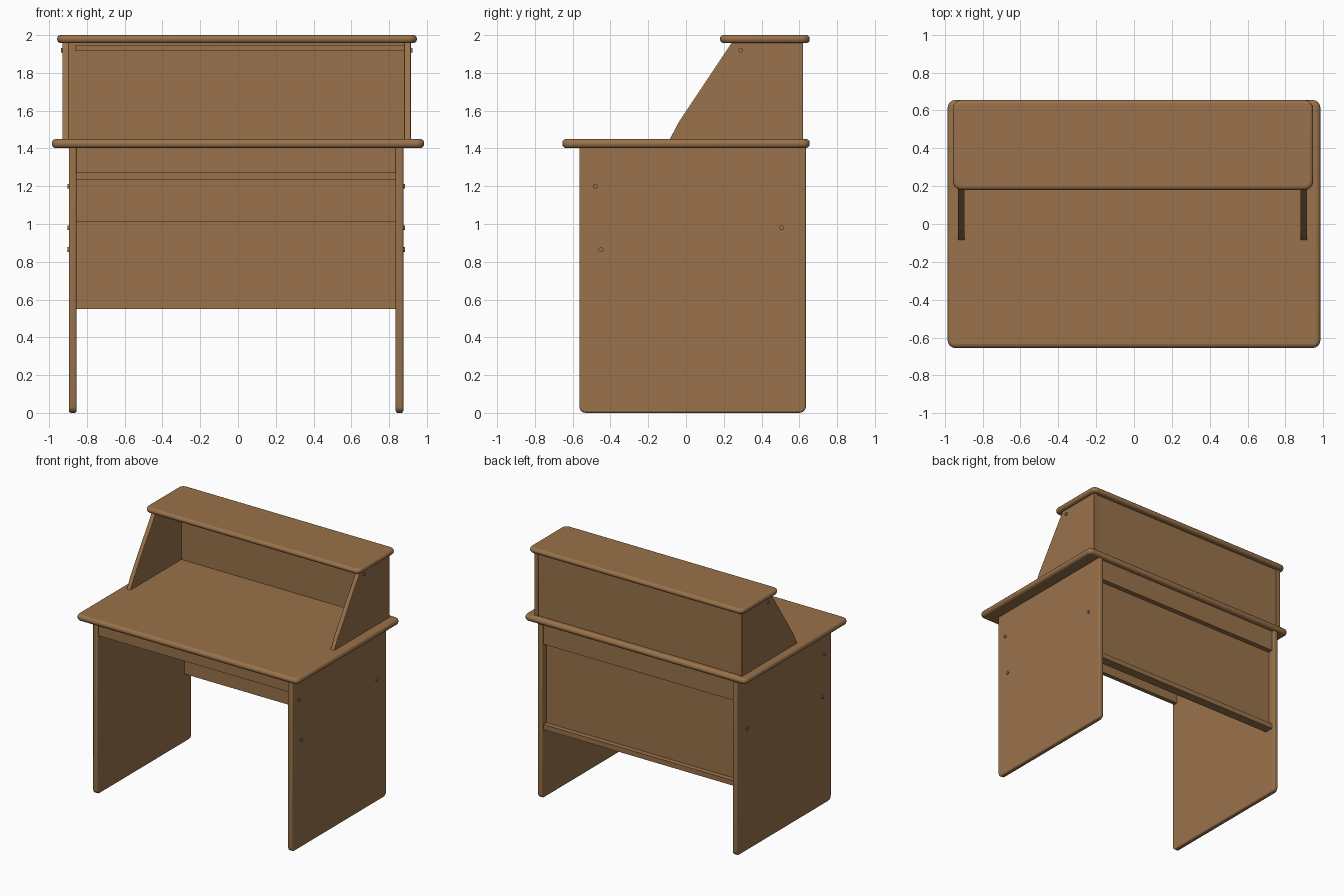
import bpy, bmesh, math
from mathutils import Vector, Matrix

if "Cube" in bpy.data.objects:
    bpy.data.objects.remove(bpy.data.objects["Cube"])

wood = bpy.data.materials.new("warm_brown_wood")
wood.diffuse_color = (0.32, 0.17, 0.07, 1)
wood.use_nodes = True
wood.node_tree.nodes["Principled BSDF"].inputs["Base Color"].default_value = wood.diffuse_color


def finish(name, bm, bevel=0.0, segments=3):
    bmesh.ops.recalc_face_normals(bm, faces=bm.faces)
    me = bpy.data.meshes.new(name)
    bm.to_mesh(me)
    bm.free()
    ob = bpy.data.objects.new(name, me)
    bpy.context.collection.objects.link(ob)
    me.materials.append(wood)
    if bevel:
        m = ob.modifiers.new("rounded_edge", 'BEVEL')
        m.width = bevel
        m.segments = segments
        m.limit_method = 'ANGLE'
        m.angle_limit = math.radians(50)
    bpy.ops.object.select_all(action='DESELECT')
    ob.select_set(True)
    bpy.context.view_layer.objects.active = ob
    bpy.ops.object.shade_smooth_by_angle(angle=math.radians(40))
    return ob


def round_outline(points):
    """Outline of (a, b, radius) corners -> list of 2D points with arcs."""
    out = []
    n = len(points)
    for i, (a, b, r) in enumerate(points):
        p = Vector((a, b))
        if r == 0:
            out.append(p)
            continue
        d0 = (Vector(points[i - 1][:2]) - p).normalized() * r
        d1 = (Vector(points[(i + 1) % n][:2]) - p).normalized() * r
        for k in range(6):
            t = math.pi / 2 * k / 5
            out.append(p + d0 * (1 - math.sin(t)) + d1 * (1 - math.cos(t)))
    return out


def board(name, outline, lo, hi, axis, bevel=0.0):
    """Extrude a rounded outline along x (outline in y,z) or z (outline in x,y)."""
    bm = bmesh.new()
    place = (lambda p: (lo, p.x, p.y)) if axis == 'x' else (lambda p: (p.x, p.y, lo))
    face = bm.faces.new([bm.verts.new(place(p)) for p in round_outline(outline)])
    ext = bmesh.ops.extrude_face_region(bm, geom=[face], use_keep_orig=True)
    move = (hi - lo, 0, 0) if axis == 'x' else (0, 0, hi - lo)
    bmesh.ops.translate(bm, vec=move, verts=[v for v in ext['geom'] if isinstance(v, bmesh.types.BMVert)])
    return finish(name, bm, bevel)


def rect(a0, a1, b0, b1, r):
    return [(a0, b0, r), (a1, b0, r), (a1, b1, r), (a0, b1, r)]


def box(name, x0, x1, y0, y1, z0, z1):
    return board(name, rect(y0, y1, z0, z1, 0), x0, x1, 'x')


def screw(name, x, y, z):
    bm = bmesh.new()
    turn = Matrix.Translation((x, y, z)) @ Matrix.Rotation(math.pi / 2, 4, 'Y')
    bmesh.ops.create_cone(bm, cap_ends=True, segments=12, radius1=0.013,
                          radius2=0.013, depth=0.016, matrix=turn)
    finish(name, bm)


# Desk top and raised shelf top
board("desk_top", rect(-0.985, 0.985, -0.655, 0.655, 0.04), 1.402, 1.45, 'z', 0.02)
board("shelf_top", rect(-0.957, 0.947, 0.18, 0.655, 0.045), 1.958, 2.0, 'z', 0.018)

# Side panels below and above the desk top
leg = [(-0.565, 0.0, 0.035), (0.635, 0.0, 0.035), (0.635, 1.41, 0), (-0.565, 1.41, 0)]
riser = [(-0.09, 1.44, 0), (0.62, 1.44, 0), (0.62, 1.965, 0), (0.245, 1.965, 0), (-0.035, 1.545, 0)]
for side, x0, x1 in (("left", -0.895, -0.855), ("right", 0.835, 0.875)):
    board(side + "_leg_panel", leg, x0, x1, 'x', 0.01)
    outer = x0 if side == "left" else x1
    for i, (y, z) in enumerate(((-0.48, 1.2), (-0.45, 0.865), (0.505, 0.98))):
        screw(f"{side}_leg_screw_{i + 1}", outer, y, z)
for side, x0, x1 in (("left", -0.93, -0.895), ("right", 0.88, 0.915)):
    board(side + "_shelf_side", riser, x0, x1, 'x', 0.005)
    screw(side + "_shelf_screw", x0 if side == "left" else x1, 0.29, 1.92)

# Back of the raised shelf
box("shelf_back", -0.897, 0.882, 0.56, 0.612, 1.44, 1.965)
box("shelf_back_rail", -0.862, 0.882, 0.545, 0.562, 1.915, 1.945)

# Front apron, modesty panel and its rails
box("front_apron", -0.857, 0.837, -0.545, -0.51, 1.27, 1.41)
box("modesty_panel", -0.857, 0.837, 0.54, 0.575, 0.55, 1.41)
box("back_top_rail", -0.857, 0.837, 0.57, 0.615, 1.235, 1.41)
box("back_bottom_rail", -0.857, 0.837, 0.57, 0.615, 0.55, 0.59)
box("inner_rail", -0.857, 0.837, 0.52, 0.542, 1.012, 1.235)
